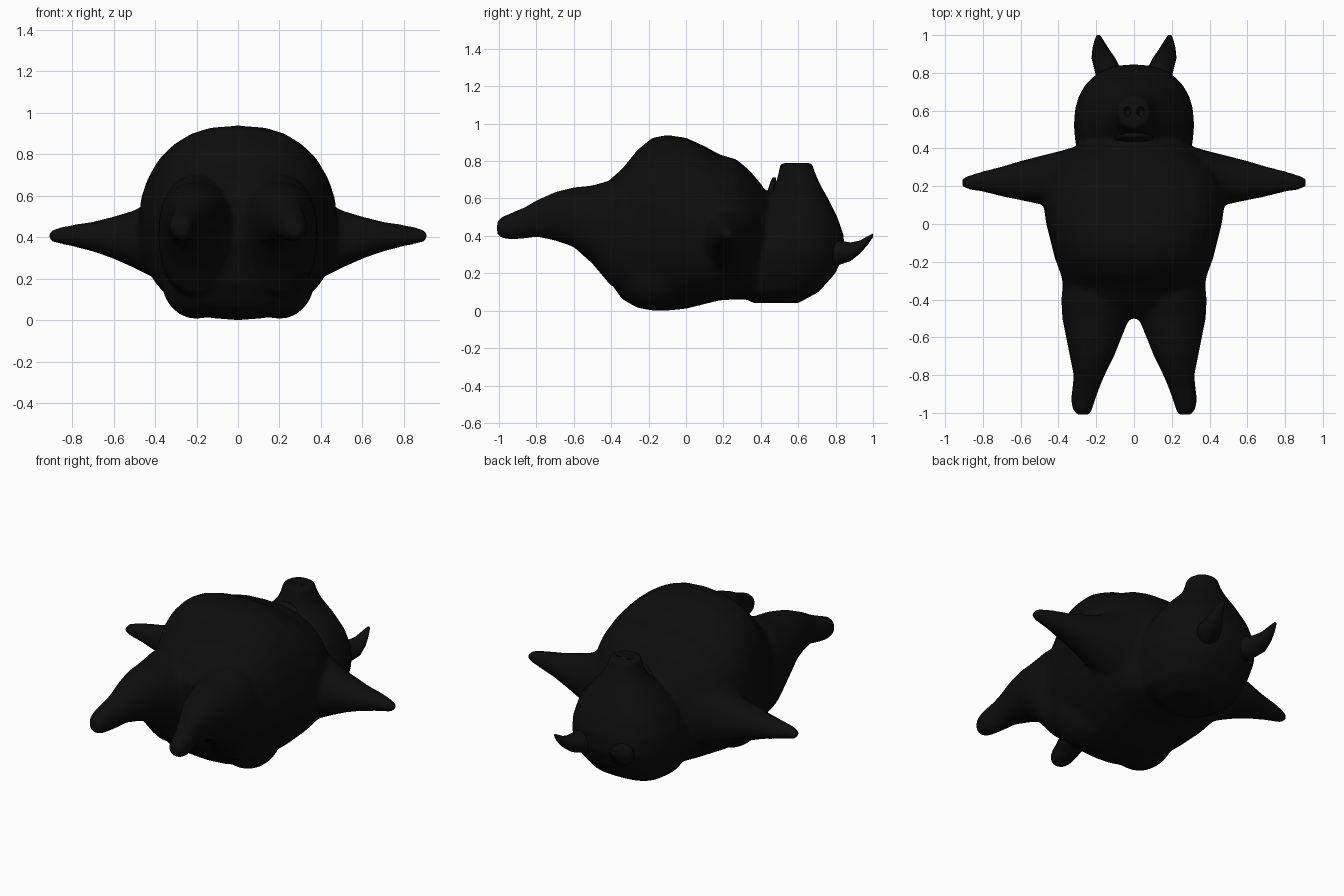
import bpy, bmesh, math
from mathutils import Vector, Matrix

if bpy.data.objects.get("Cube"):
    bpy.data.objects.remove(bpy.data.objects["Cube"])

black = bpy.data.materials.new("soft black")
black.use_nodes = True
black.diffuse_color = (0.004, 0.004, 0.004, 1)
bsdf = black.node_tree.nodes["Principled BSDF"]
bsdf.inputs["Base Color"].default_value = (0.004, 0.004, 0.004, 1)
bsdf.inputs["Roughness"].default_value = 0.9

SIDES = 28


def loft(bm, axis, rings, power=2.2, flip=1):
    """Closed skin through rounded rings: (position, u min, u max, v min, v max)."""
    loops = []
    for t, u0, u1, v0, v1 in rings:
        loop = []
        for i in range(SIDES):
            a = 2 * math.pi * i / SIDES
            c, s = math.cos(a), math.sin(a)
            u = (u0 + u1) / 2 + (u1 - u0) / 2 * math.copysign(abs(c) ** (2 / power), c)
            v = (v0 + v1) / 2 + (v1 - v0) / 2 * math.copysign(abs(s) ** (2 / power), s)
            p = {"x": (t, u, v), "y": (u, t, v), "z": (u, v, t)}[axis]
            loop.append(bm.verts.new((p[0] * flip, p[1], p[2])))
        loops.append(loop)
    for a, b in zip(loops, loops[1:]):
        for i in range(SIDES):
            j = (i + 1) % SIDES
            bm.faces.new((a[i], a[j], b[j], b[i]))
    bm.faces.new(loops[0])
    bm.faces.new(loops[-1])


def ball(bm, centre, size):
    m = Matrix.Translation(Vector(centre)) @ Matrix.Diagonal((*size, 1))
    bmesh.ops.create_uvsphere(bm, u_segments=20, v_segments=12, radius=1, matrix=m)


def finish(name, bm):
    bmesh.ops.recalc_face_normals(bm, faces=bm.faces[:])
    mesh = bpy.data.meshes.new(name)
    bm.to_mesh(mesh)
    bm.free()
    mesh.materials.append(black)
    mesh.shade_smooth()
    ob = bpy.data.objects.new(name, mesh)
    bpy.context.collection.objects.link(ob)
    return ob


# Body: torso, head and limbs fused into one soft skin
bm = bmesh.new()
torso = [(-.5, -.2, .2, .38, .6), (-.42, -.32, .32, .17, .69), (-.34, -.37, .37, .06, .76),
         (-.26, -.39, .39, .015, .86), (-.18, -.42, .42, 0, .925), (-.1, -.44, .44, 0, .94),
         (0, -.465, .465, .01, .925), (.1, -.48, .48, .035, .88), (.18, -.475, .475, .055, .835),
         (.27, -.44, .44, .06, .81), (.34, -.38, .38, .06, .75), (.4, -.31, .31, .07, .68),
         (.46, -.24, .24, .12, .59)]
loft(bm, "y", torso, 2.45)
head = [(.04, -.16, .16, .36, .6), (.1, -.25, .25, .26, .71), (.2, -.3, .3, .2, .8),
        (.3, -.32, .32, .2, .845), (.4, -.31, .31, .25, .845), (.5, -.275, .275, .32, .81),
        (.6, -.2, .2, .41, .76), (.68, -.125, .125, .48, .715), (.74, -.095, .095, .495, .69),
        (.79, -.085, .085, .505, .675)]
loft(bm, "z", head, 2.3)
leg = [(-.25, .04, .37, .08, .7), (-.4, .02, .385, .13, .7), (-.5, .025, .38, .25, .67),
       (-.6, .065, .36, .34, .66), (-.7, .105, .34, .375, .635), (-.8, .155, .32, .395, .59),
       (-.86, .18, .325, .385, .555), (-.93, .205, .335, .38, .525), (-.98, .22, .325, .385, .505),
       (-1.01, .235, .305, .405, .48)]
arm = [(.28, .04, .42, .14, .66), (.38, .08, .39, .19, .6), (.5, .105, .36, .25, .53),
       (.6, .125, .335, .295, .5), (.7, .145, .305, .33, .475), (.8, .17, .28, .355, .46),
       (.87, .18, .26, .37, .445), (.91, .195, .245, .38, .43)]
for side in (-1, 1):
    loft(bm, "y", leg, 2.2, side)
    loft(bm, "x", arm, 2, side)
    ball(bm, (side * .2, -.17, .19), (.17, .2, .185))
body = finish("body", bm)
remesh = body.modifiers.new("fuse", "REMESH")
remesh.mode = "VOXEL"
remesh.voxel_size = .014
remesh.use_smooth_shade = True
soften = body.modifiers.new("soften", "SMOOTH")
soften.factor = .5
soften.iterations = 10

# Nostrils cut into the snout
bm = bmesh.new()
for side in (-1, 1):
    ball(bm, (side * .035, .595, .79), (.018, .026, .035))
cutter = finish("nostril_cutter", bm)
cutter.hide_render = True
cutter.hide_viewport = True
cut = body.modifiers.new("nostrils", "BOOLEAN")
cut.operation = "DIFFERENCE"
cut.object = cutter

# Ears
ear = [(.74, .06, .19, .24, .39), (.82, .07, .21, .245, .375), (.88, .1, .225, .265, .365),
       (.93, .135, .22, .305, .375), (.97, .16, .21, .35, .398), (1, .18, .198, .393, .413)]
for side, name in ((1, "left_ear"), (-1, "right_ear")):
    bm = bmesh.new()
    loft(bm, "y", ear, 2, side)
    finish(name, bm)

# Lower lip, standing just clear of the snout
bm = bmesh.new()
lip = [(.5, -.13, .13, .38, .475), (.58, -.12, .12, .415, .475), (.64, -.1, .1, .435, .48),
       (.69, -.07, .07, .452, .483), (.712, -.03, .03, .463, .48)]
loft(bm, "z", lip)
finish("lower_lip", bm)

# Eyes
bm = bmesh.new()
for side in (-1, 1):
    ball(bm, (side * .125, .69, .575), (.04, .04, .04))
finish("eyes", bm)
